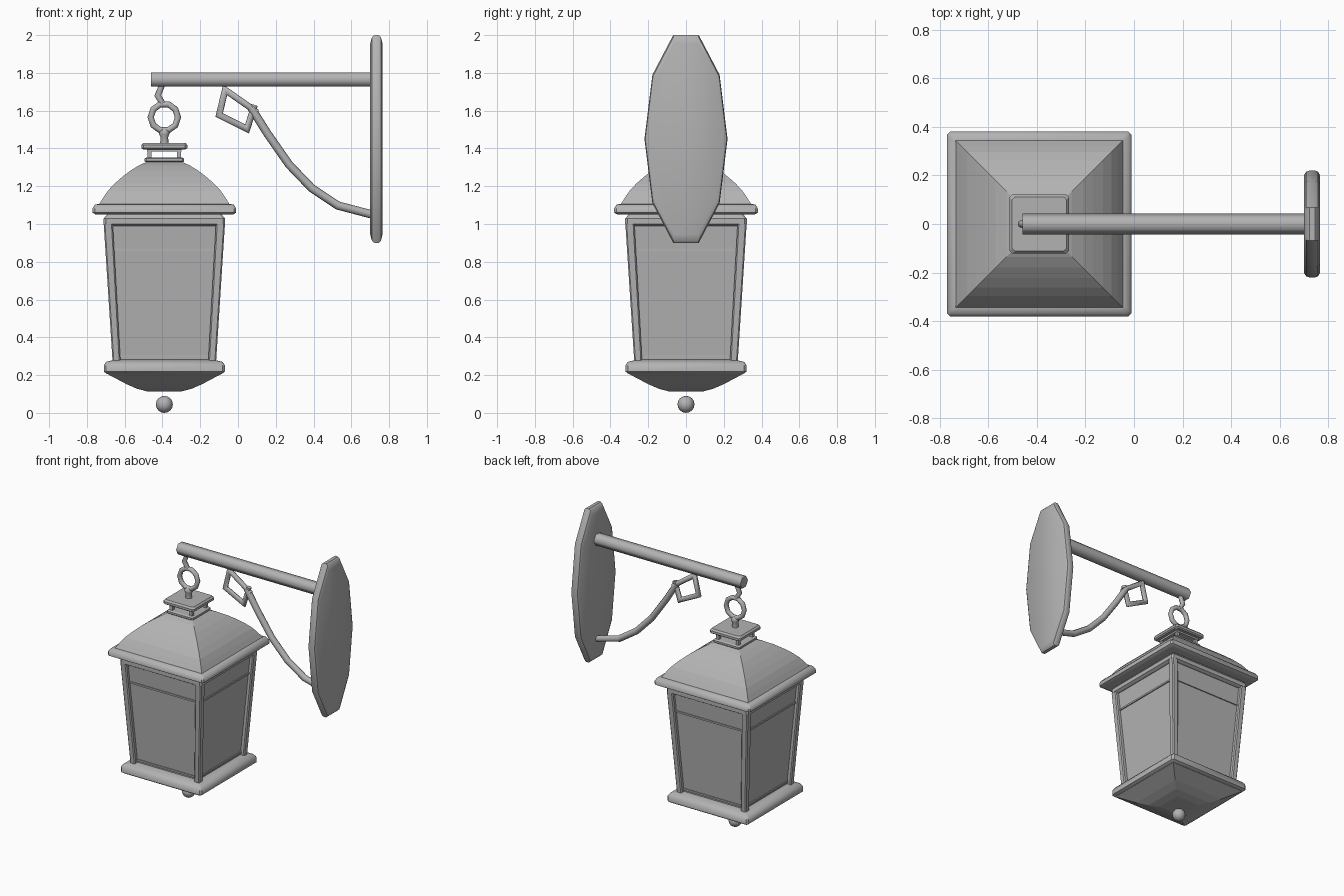
import bpy, bmesh, math
from mathutils import Vector

if "Cube" in bpy.data.objects:
    bpy.data.objects.remove(bpy.data.objects["Cube"])

CX = -0.39  # lantern axis
metal = bpy.data.materials.new("grey_metal")
metal.diffuse_color = (0.45, 0.45, 0.45, 1)
metal.use_nodes = True
metal.node_tree.nodes["Principled BSDF"].inputs["Base Color"].default_value = metal.diffuse_color


def finish(name, bm, smooth=None, bevel=0, segs=1):
    bmesh.ops.recalc_face_normals(bm, faces=bm.faces)
    me = bpy.data.meshes.new(name)
    bm.to_mesh(me)
    bm.free()
    ob = bpy.data.objects.new(name, me)
    bpy.context.collection.objects.link(ob)
    me.materials.append(metal)
    if bevel:
        m = ob.modifiers.new("bevel", "BEVEL")
        m.width, m.segments, m.limit_method = bevel, segs, "ANGLE"
    if smooth:
        bpy.ops.object.select_all(action="DESELECT")
        ob.select_set(True)
        bpy.context.view_layer.objects.active = ob
        bpy.ops.object.shade_smooth_by_angle(angle=math.radians(smooth))
    return ob


def loft(bm, rings, cap=True):
    """Skin a list of equal-length point rings."""
    vs = [[bm.verts.new(p) for p in r] for r in rings]
    n = len(vs[0])
    for a, b in zip(vs, vs[1:]):
        for i in range(n):
            bm.faces.new((a[i], a[(i + 1) % n], b[(i + 1) % n], b[i]))
    if cap:
        bm.faces.new(vs[0])
        bm.faces.new(vs[-1])


def square(h, z, c=0.0, x=CX, y=0):
    """Square ring, with cut corners when c > 0."""
    if not c:
        return [(x + a * h, y + b * h, z) for a, b in ((1, 1), (-1, 1), (-1, -1), (1, -1))]
    k = h - c
    return [(x + a, y + b, z) for a, b in
            ((h, k), (k, h), (-k, h), (-h, k), (-h, -k), (-k, -h), (k, -h), (h, -k))]


def stack(name, profile, c=0.0, **kw):
    """Square-plan part from (half width, height) pairs."""
    bm = bmesh.new()
    loft(bm, [square(h, z, c) for h, z in profile])
    return finish(name, bm, **kw)


def tube(name, pts, r, n=8, closed=False, smooth=50):
    """Tube along (x, z) points in the y = 0 plane, mitred at each bend."""
    P = [Vector((x, 0, z)) for x, z in pts]
    rings = []
    for i, p in enumerate(P):
        a = (p - P[i - 1]).normalized() if i or closed else None
        b = (P[(i + 1) % len(P)] - p).normalized() if i < len(P) - 1 or closed else None
        a, b = a or b, b or a
        t = (a + b).normalized()
        side = Vector((-t.z, 0, t.x)) / max(t.dot(a), 0.5)
        rings.append([p + r * (math.sin(k) * side + math.cos(k) * Vector((0, 1, 0)))
                      for k in (2 * math.pi * j / n for j in range(n))])
    bm = bmesh.new()
    loft(bm, rings + rings[:1] if closed else rings, not closed)
    bmesh.ops.remove_doubles(bm, verts=bm.verts, dist=1e-5)
    return finish(name, bm, smooth)


# Wall plate: stretched ten-sided disc with rounded rim
bm = bmesh.new()
loft(bm, [[(x, s * 0.22 * math.cos(k * math.pi / 5), 1.45 + s * 0.578 * math.sin(k * math.pi / 5))
           for k in range(10)]
          for x, s in ((0.70, 0.92), (0.709, 0.98), (0.722, 1), (0.745, 1), (0.757, 0.98), (0.765, 0.92))])
finish("wall_plate", bm, 35)

# Arm, curved brace and its squared scroll
tube("arm", [(-0.46, 1.765), (0.705, 1.765)], 0.0435, 6, smooth=65)
tube("brace", [(0.71, 1.05), (0.528, 1.098), (0.39, 1.19), (0.27, 1.315), (0.155, 1.48), (0.07, 1.615)], 0.022)
tube("brace_scroll", [(0.10, 1.59), (0.065, 1.617), (-0.068, 1.71), (-0.10, 1.577), (0.048, 1.503), (0.088, 1.63)], 0.017)

# Hook and hanging ring
tube("hook", [(-0.40, 1.74), (-0.425, 1.68), (-0.395, 1.63)], 0.016)
tube("hanging_ring", [(CX + 0.072 * math.cos(math.radians(a)), 1.565 + 0.072 * math.sin(math.radians(a)))
                      for a in range(0, 360, 36)], 0.016, closed=True)

# Turned stem under the ring
bm = bmesh.new()
loft(bm, [[(CX + r * math.cos(k * math.pi / 6), r * math.sin(k * math.pi / 6), z) for k in range(12)]
          for r, z in ((0.014, 1.505), (0.027, 1.49), (0.027, 1.475), (0.02, 1.46), (0.022, 1.43), (0.022, 1.42))])
finish("stem", bm, 40)

# Vented cap: top plate, collar, four small posts, lower plate
stack("cap_plate", [(0.112, 1.395), (0.122, 1.402), (0.122, 1.418), (0.112, 1.43)], 0.012)
stack("cap_collar", [(0.092, 1.383), (0.092, 1.396)])
stack("vent_plate", [(0.095, 1.325), (0.105, 1.333), (0.105, 1.346), (0.095, 1.352)], 0.01)
bm = bmesh.new()
for sx in (-1, 1):
    for sy in (-1, 1):
        loft(bm, [square(0.011, z, 0, CX + sx * 0.078, sy * 0.078) for z in (1.345, 1.39)])
finish("vent_posts", bm)

# Domed four-sided roof and its rim
stack("roof", [(0.345, 1.095), (0.345, 1.105), (0.322, 1.142), (0.297, 1.178), (0.262, 1.215), (0.222, 1.25),
               (0.18, 1.282), (0.135, 1.31), (0.095, 1.328)])
stack("roof_rim", [(0.345, 1.05), (0.365, 1.051), (0.38, 1.06), (0.38, 1.083), (0.368, 1.102), (0.345, 1.107)],
      0.012, smooth=40)

# Body: head frame, tapered panels, corner posts
stack("head_frame", [(0.305, 0.99), (0.322, 1.0), (0.322, 1.028), (0.312, 1.04), (0.30, 1.055)], 0.012)
stack("panels", [(0.245, 0.265), (0.296, 1.0)])
bm = bmesh.new()
for sx in (-1, 1):
    for sy in (-1, 1):
        loft(bm, [square(h, z, 0.007, CX + sx * o, sy * o)
                  for o, h, z in ((0.253, 0.021, 0.27), (0.297, 0.024, 1.0))])
finish("corner_posts", bm)

# Thin glazing rails around the panels
for name, z in (("lower_rail", 0.30), ("upper_rail", 0.863)):
    h = 0.245 + (z - 0.265) * 0.0694 + 0.007
    stack(name, [(h, z - 0.006), (h, z + 0.006)])

# Base rim, sloping underside and ball finial
stack("base_rim", [(0.305, 0.207), (0.32, 0.218), (0.32, 0.252), (0.308, 0.27), (0.26, 0.282)], 0.012, smooth=40)
stack("underside", [(0.30, 0.215), (0.30, 0.205), (0.20, 0.152), (0.145, 0.128), (0.092, 0.114)])
bm = bmesh.new()
bmesh.ops.create_uvsphere(bm, u_segments=12, v_segments=8, radius=0.045)
bmesh.ops.translate(bm, verts=bm.verts, vec=(CX, 0, 0.045))
finish("ball_finial", bm, 50)
